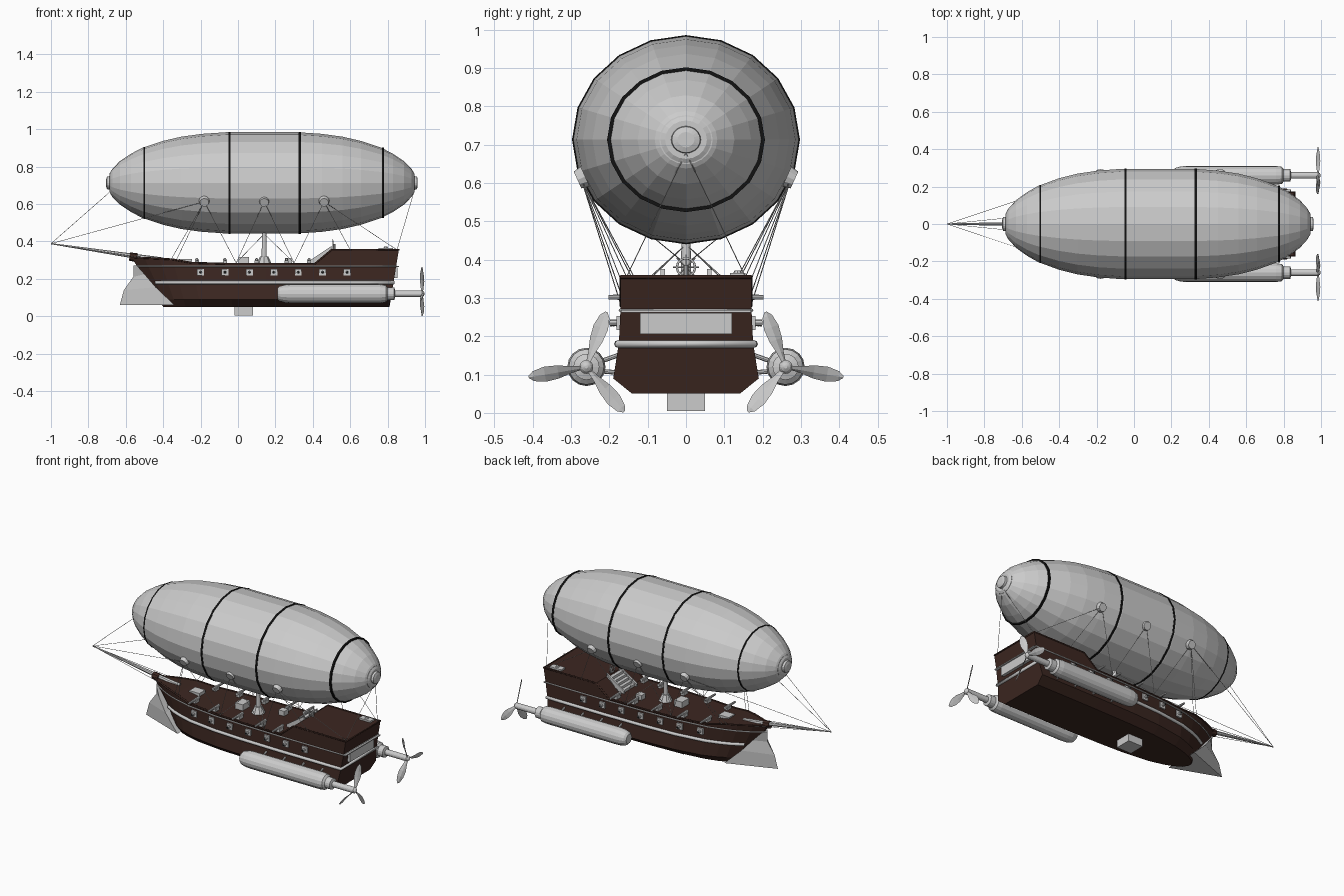
import bpy, math
from mathutils import Vector

if "Cube" in bpy.data.objects:
    bpy.data.objects.remove(bpy.data.objects["Cube"])

def material(name, rgb):
    m = bpy.data.materials.new(name)
    m.diffuse_color = (*rgb, 1)
    m.use_nodes = True
    m.node_tree.nodes["Principled BSDF"].inputs["Base Color"].default_value = m.diffuse_color
    return m

WOOD = material("dark_wood", (0.045, 0.02, 0.015))
BLACK = material("black", (0.006, 0.006, 0.006))

def mesh(name, verts, faces, mat=None):
    me = bpy.data.meshes.new(name)
    me.from_pydata([tuple(v) for v in verts], [], faces)
    ob = bpy.data.objects.new(name, me)
    bpy.context.collection.objects.link(ob)
    if mat:
        me.materials.append(mat)
    return ob

def loft(name, rings, mat=None):
    n = len(rings[0])
    faces = [(i * n + j, i * n + (j + 1) % n, (i + 1) * n + (j + 1) % n, (i + 1) * n + j)
             for i in range(len(rings) - 1) for j in range(n)]
    faces += [tuple(reversed(range(n))), tuple(range((len(rings) - 1) * n, len(rings) * n))]
    return mesh(name, [v for r in rings for v in r], faces, mat)

def lathe(name, profile, y, z, n=20, sy=1.0, mat=None):
    """Revolve (x, radius) pairs about an axis parallel to x."""
    return loft(name, [[(x, y + r * sy * math.sin(2 * math.pi * k / n), z + r * math.cos(2 * math.pi * k / n))
                        for k in range(n)] for x, r in profile], mat)

def rod(name, p, q, r1, r2=None, n=8, mat=None):
    p, q = Vector(p), Vector(q)
    rot = (q - p).to_track_quat('Z', 'Y')
    r2 = r1 if r2 is None else r2
    return loft(name, [[c + rot @ Vector((r * math.cos(2 * math.pi * k / n), r * math.sin(2 * math.pi * k / n), 0))
                        for k in range(n)] for c, r in ((p, r1), (q, r2))], mat)

def box(name, c, s, mat=None):
    x, y, z = c
    a, b, h = (v / 2 for v in s)
    return loft(name, [[(x - a, y - b, w), (x + a, y - b, w), (x + a, y + b, w), (x - a, y + b, w)]
                       for w in (z - h, z + h)], mat)

def tube(name, pts, r, mat=None):
    cu = bpy.data.curves.new(name, 'CURVE')
    cu.dimensions, cu.bevel_depth, cu.bevel_resolution, cu.use_fill_caps = '3D', r, 2, True
    sp = cu.splines.new('POLY')
    sp.points.add(len(pts) - 1)
    for p, v in zip(sp.points, pts):
        p.co = (*v, 1)
    ob = bpy.data.objects.new(name, cu)
    bpy.context.collection.objects.link(ob)
    if mat:
        cu.materials.append(mat)

# Envelope: faceted, slightly wider than tall
CX, CZ, SY = 0.128, 0.713, 1.09
half = [(0.815, 0.05), (0.80, 0.075), (0.76, 0.116), (0.70, 0.156), (0.64, 0.187), (0.53, 0.224),
        (0.43, 0.247), (0.32, 0.262), (0.187, 0.271)]
prof = [(CX - d, r) for d, r in half] + [(CX + d, r) for d, r in reversed(half)]
lathe("envelope", prof, 0, CZ, 20, SY)
for i, (x, r) in enumerate([(-0.5, 0.188), (-0.045, 0.269), (0.33, 0.269), (0.775, 0.185)]):
    lathe(f"envelope_band_{i}", [(x - .006, r - .01), (x - .006, r + .004), (x + .006, r + .004), (x + .006, r - .01)],
          0, CZ, 20, SY, BLACK)
for s, name in ((-1, "nose_cap"), (1, "tail_cap")):
    lathe(name, [(CX + s * d, r) for d, r in ((.79, .064), (.808, .064), (.812, .036), (.828, .034), (.833, .02))],
          0, CZ, 20, SY)

# Hull: (x at top, x at bottom, half breadth, top height)
ST = [(-.57, -.40, .012, .315), (-.50, -.38, .055, .312), (-.42, -.33, .095, .308), (-.35, -.28, .12, .304),
      (-.25, -.20, .148, .286), (-.05, -.03, .175, .28), (.15, .15, .185, .28), (.41, .40, .19, .28),
      (.50, .48, .19, .355), (.70, .67, .19, .355), (.86, .81, .19, .355)]
SEC = [(.74, .05), (1, .09), (.94, .16), (.92, .19), (.90, .27), (.90, None)]

def station_point(st, f, z):
    xt, xb, h, zt = st
    z = zt if z is None else z
    t = (z - .05) / (zt - .05)
    return Vector((xb + (xt - xb) * t, h * f, z))

def hull_y(x, f=.91):
    for a, b in zip(ST, ST[1:]):
        if a[0] <= x <= b[0]:
            return f * (a[2] + (b[2] - a[2]) * (x - a[0]) / (b[0] - a[0]))
    return f * .19

rings = []
for st in ST:
    side = [station_point(st, f, z) for f, z in SEC]
    rings.append(side + [Vector((p.x, -p.y, p.z)) for p in reversed(side)])
loft("hull", rings, WOOD)

# Mouldings running round the hull
for name, f, z, r, first, mat in (("rubbing_strake", .935, .18, .010, 1, None), ("gunwale_line", .905, .268, .004, 0, None),
                                  ("deck_rim", .89, None, .005, 0, WOOD)):
    side = [station_point(st, f, z) for st in ST[first:]]
    tube(name, [(p.x, p.y, p.z) for p in side] + [(p.x, -p.y, p.z) for p in reversed(side)], r, mat)

# Ram plate wrapped around the bow
ridge = [(-.56, 0, .272), (-.56, 0, .21), (-.61, 0, .14), (-.632, 0, .06)]
edge = [(-.54, .03, .27), (-.50, .06, .225), (-.44, .085, .155), (-.34, .11, .06)]
rv = ridge + edge + [(x, -y, z) for x, y, z in edge]
rf = [(i, i + 1, i + 5, i + 4) for i in range(3)] + [(i + 1, i, i + 8, i + 9) for i in range(3)]
mesh("bow_ram", rv, rf + [(3, 11, 7), (0, 4, 8)] + [(i, i + 1, i + 5, i + 4) for i in range(4, 7)])

# Bowsprit, ballast box, stern window
rod("bowsprit", (-.40, 0, .298), (-1, 0, .388), .016, .003)
rod("bowsprit_collar", (-.54, 0, .313), (-.58, 0, .319), .024, .022, 8, WOOD)
box("keel_box", (.03, 0, .04), (.10, .10, .07))
box("stern_window", (.838, 0, .233), (.03, .24, .055))
box("stern_window_sill", (.842, 0, .265), (.035, .34, .006))

# Mast and deck furniture
rod("mast", (.14, 0, .27), (.14, 0, .46), .014, .012, 12)
rod("mast_base", (.14, 0, .275), (.14, 0, .32), .042, .022, 8)
box("deck_hatch", (.03, 0, .295), (.055, .07, .045))
box("deck_crate", (.27, .06, .295), (.04, .04, .03))
box("fore_hatch", (-.28, 0, .295), (.07, .06, .02))
box("stern_crate", (.79, .135, .358), (.08, .04, .014))
rod("stern_crate_knob", (.79, .135, .36), (.79, .135, .372), .014, .008)
for i in range(5):
    h = .015 * (i + 1)
    box(f"stair_{i}", (.40 + .02 * i, 0, .28 + h / 2), (.022, .11, h))
for s in (1, -1):
    loft(f"stair_wall_{s}", [[(.38, y, .28), (.38, y, .295), (.50, y, .375), (.51, y, .28)]
                             for y in (s * .055, s * .066)])
# Steering wheel
rod("wheel_post", (.515, 0, .35), (.515, 0, .385), .006)
for i in range(4):
    a = math.pi * i / 4
    dy, dz = .034 * math.cos(a), .034 * math.sin(a)
    rod(f"wheel_spoke_{i}", (.507, -dy, .38 - dz), (.507, dy, .38 + dz), .002, n=5)
tube("wheel_rim", [(.507, .024 * math.cos(k * math.pi / 6), .38 + .024 * math.sin(k * math.pi / 6))
                   for k in range(13)], .003)

def ropes(name, a, ends):
    for i, e in enumerate(ends):
        rod(f"{name}_{i}", a, e, .0013, n=5)

BOW = (-1, 0, .388)
ropes("nose_stay", (-.69, 0, .66), [BOW])
for s in (1, -1):
    side = "left" if s > 0 else "right"
    # Gun ports below deck
    for i in range(7):
        x = -.2 + .1305 * i
        y = hull_y(x)
        box(f"gun_port_{side}_{i}", (x, s * y, .235), (.037, .016, .037))
        rod(f"gun_barrel_{side}_{i}", (x, s * y, .235), (x, s * (y + .026), .235), .008, .009)
        rod(f"gun_bore_{side}_{i}", (x, s * (y + .02), .235), (x, s * (y + .027), .235), .006, mat=BLACK)
    # Deck guns on the rail
    for i, x in enumerate((-.22, -.07, .10, .26, .38)):
        y = hull_y(x)
        rod(f"deck_gun_{side}_{i}", (x, s * (y - .07), .302), (x, s * (y + .03), .302), .009, .006)
        box(f"deck_gun_mount_{side}_{i}", (x, s * (y - .04), .288), (.022, .04, .022))

    # Engine nacelle, struts and propeller
    py, pz = s * .26, .12
    lathe(f"nacelle_{side}", [(.21, .028), (.222, .04), (.25, .048), (.28, .05), (.76, .05), (.79, .046), (.80, .034),
                              (.835, .034), (.84, .018), (.985, .018), (.993, .012), (.998, .004)], py, pz, 16)
    for i, x in enumerate((.32, .45, .58, .71)):
        rod(f"strut_{side}_{i}", (x, s * .165, .155), (x, s * .235, .13), .006)
        rod(f"lower_strut_{side}_{i}", (x, s * .175, .105), (x, s * .235, .11), .006)
    for i in range(3):
        a = math.radians(-10 + 120 * i)
        u, t = Vector((0, s * math.cos(a), math.sin(a))), Vector((0, -s * math.sin(a), math.cos(a)))
        rings = []
        for r, w, tw in ((.01, .007, 45), (.04, .012, 42), (.075, .021, 35), (.11, .022, 26), (.14, .014, 20), (.153, .003, 18)):
            c = Vector((.984, py, pz)) + u * r
            tw = math.radians(tw)
            d = t * math.cos(tw) + Vector((math.sin(tw), 0, 0))
            n = Vector((math.cos(tw), 0, 0)) - t * math.sin(tw)
            rings.append([c + d * w, c + n * .0025, c - d * w, c - n * .0025])
        loft(f"propeller_blade_{side}_{i}", rings)

    # Rope anchor discs and rigging
    nrm = Vector((0, s * 3.12, -1.42)).normalized()
    anchors = [Vector((x, s * .274, .612)) for x in (-.18, .14, .46)]
    for i, p in enumerate(anchors):
        rod(f"anchor_disc_{side}_{i}", p - nrm * .012, p + nrm * .01, .029, .024, 12)
    rail = lambda x, z=.285: (x, s * hull_y(x), z)
    ropes(f"fore_rigging_{side}", anchors[0], [BOW, rail(-.36, .3), rail(-.33, .3), rail(-.01)])
    ropes(f"mid_rigging_{side}", anchors[1], [rail(-.01), rail(.30)])
    ropes(f"aft_rigging_{side}", anchors[2], [rail(.30), rail(.60, .355), (.85, s * .155, .355)])
    ropes(f"tail_stay_{side}", (.945, 0, .68), [(.85, s * .155, .355)])
    ropes(f"mast_stay_{side}", (.14, 0, .44), [rail(-.01), rail(.30)])
    ropes(f"bow_stay_{side}", BOW, [rail(-.5, .31)])
